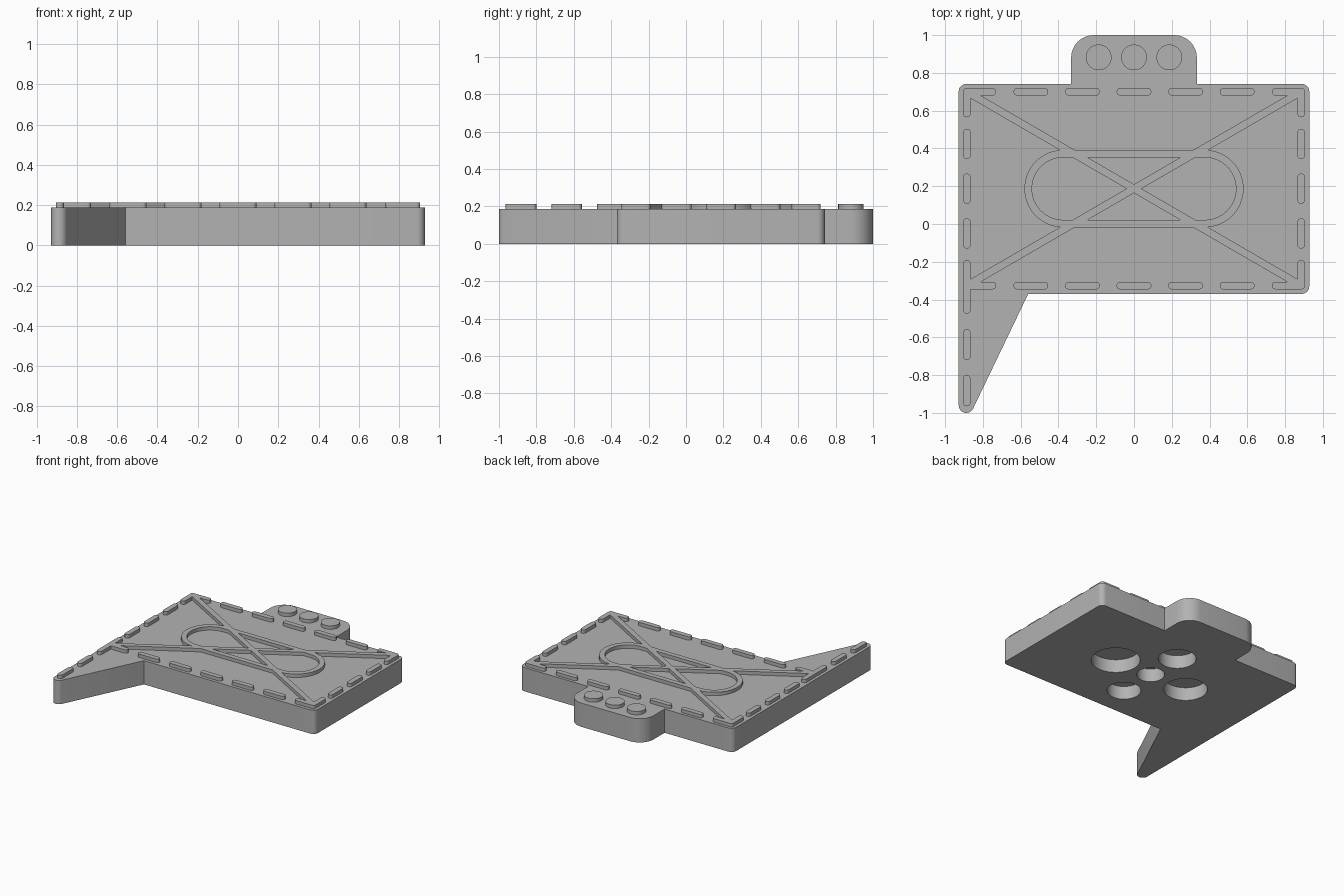
import bpy, bmesh, math
from mathutils import Vector

old = bpy.data.objects.get("Cube")
if old:
    bpy.data.objects.remove(old, do_unlink=True)

BODY_TOP, TRIM_TOP = 0.187, 0.214
MID_Y = 0.187          # centre of the main panel
EDGE_X = 0.885         # stitch columns
TOP_Y, LOW_Y = 0.70, -0.326   # stitch rows

grey = bpy.data.materials.new("plain grey")
grey.use_nodes = True
grey.diffuse_color = (0.45, 0.45, 0.45, 1)
grey.node_tree.nodes["Principled BSDF"].inputs["Base Color"].default_value = grey.diffuse_color


def rounded(corners, steps=8):
    """Outline from (x, y, radius) corners, each filleted with an arc."""
    pts = []
    for i, (x, y, r) in enumerate(corners):
        p = Vector((x, y))
        if r == 0:
            pts.append(p)
            continue
        a = (Vector(corners[i - 1][:2]) - p).normalized()
        b = (Vector(corners[(i + 1) % len(corners)][:2]) - p).normalized()
        half = a.angle(b) / 2
        centre = p + (a + b).normalized() * (r / math.sin(half))
        start = p + a * (r / math.tan(half)) - centre
        end = p + b * (r / math.tan(half)) - centre
        sweep = math.atan2(start.x * end.y - start.y * end.x, start.dot(end))
        for k in range(steps + 1):
            t = sweep * k / steps
            pts.append(centre + Vector((start.x * math.cos(t) - start.y * math.sin(t),
                                        start.x * math.sin(t) + start.y * math.cos(t))))
    return pts


def circle(x, y, r, n=48):
    return [Vector((x + r * math.cos(i * math.tau / n), y + r * math.sin(i * math.tau / n)))
            for i in range(n)]


def prism(name, outer, z0, z1, inner=None):
    """Extrude an outline, or the ring between two matching outlines."""
    bm = bmesh.new()
    vo = [bm.verts.new((p.x, p.y, z0)) for p in outer]
    if inner:
        vi = [bm.verts.new((p.x, p.y, z0)) for p in inner]
        n = len(vo)
        faces = [bm.faces.new((vo[i], vo[(i + 1) % n], vi[(i + 1) % n], vi[i])) for i in range(n)]
    else:
        faces = [bm.faces.new(vo)]
    ext = bmesh.ops.extrude_face_region(bm, geom=faces, use_keep_orig=True)
    verts = [g for g in ext["geom"] if isinstance(g, bmesh.types.BMVert)]
    bmesh.ops.translate(bm, verts=verts, vec=(0, 0, z1 - z0))
    bmesh.ops.recalc_face_normals(bm, faces=bm.faces)
    mesh = bpy.data.meshes.new(name)
    bm.to_mesh(mesh)
    bm.free()
    mesh.materials.append(grey)
    obj = bpy.data.objects.new(name, mesh)
    bpy.context.collection.objects.link(obj)
    return obj


def smooth(obj):
    bpy.ops.object.select_all(action='DESELECT')
    obj.select_set(True)
    bpy.context.view_layer.objects.active = obj
    bpy.ops.object.shade_smooth_by_angle(angle=math.radians(30))


def trim(name, outer, inner=None):
    smooth(prism(name, outer, BODY_TOP - 0.01, TRIM_TOP, inner))


def bar(name, a, b, w=0.02, r=0.0199):
    """Round-ended raised bar whose overall ends are a and b."""
    a, b = Vector(a), Vector(b)
    d = (b - a).normalized()
    s = Vector((-d.y, d.x)) * w
    trim(name, rounded([(*p, r) for p in (a - s, b - s, b + s, a + s)]))


def stadium(half_x, r):
    return rounded([(sx * half_x, MID_Y + sy * r, r * 0.999)
                    for sx, sy in ((-1, -1), (1, -1), (1, 1), (-1, 1))], 16)


# Body: panel, pointed tail and rounded tab in one outline
body = prism("body", rounded([
    (-0.928, -1.136, 0.04), (-0.56, -0.37, 0), (0.928, -0.37, 0.04),
    (0.928, 0.742, 0.04), (0.333, 0.742, 0), (0.333, 1.0, 0.12),
    (-0.333, 1.0, 0.12), (-0.333, 0.742, 0), (-0.928, 0.742, 0.04)]), 0, BODY_TOP)

# Blind round holes in the underside
for x, y, r in ((0, 0, 0.1), (0.33, 0, 0.177), (-0.33, 0, 0.158),
                (0, 0.3, 0.136), (0, -0.3, 0.122)):
    cutter = prism("hole_cutter", circle(x, MID_Y + y, r), -0.1, 0.105)
    cutter.hide_render = True
    mod = body.modifiers.new("hole", 'BOOLEAN')
    mod.operation, mod.solver, mod.object = 'DIFFERENCE', 'EXACT', cutter
    bpy.context.view_layer.objects.active = body
    bpy.ops.object.modifier_apply(modifier=mod.name)
    bpy.data.objects.remove(cutter, do_unlink=True)
smooth(body)

# Three round studs on the tab
for i in (-1, 0, 1):
    trim("tab_stud", circle(i * 0.187, 0.882, 0.068))

# Raised diagonals and the oval ring
for s in (-1, 1):
    bar("diagonal_band", (-EDGE_X * s, TOP_Y), (EDGE_X * s, LOW_Y))
trim("oval_ring", stadium(0.58, 0.205), stadium(0.54, 0.165))

# Stitches along the top and bottom edges, with corner pieces
for y in (TOP_Y, LOW_Y):
    for i in range(-2, 3):
        bar("edge_stitch", (i * 0.273 - 0.092, y), (i * 0.273 + 0.092, y))
    for s in (-1, 1):
        bar("corner_stitch", (s * 0.905, y), (s * 0.73, y))

# Stitches down both sides
for s in (-1, 1):
    x = s * EDGE_X
    bar("corner_stitch", (x, 0.72), (x, 0.565))
    for i in (-1, 0, 1):
        y = MID_Y + i * 0.237
        bar("side_stitch", (x, y - 0.08), (x, y + 0.08))
bar("corner_stitch", (EDGE_X, -0.19), (EDGE_X, -0.346))

# Stitches running on down the tail
for top, low in ((-0.19, -0.475), (-0.557, -0.72), (-0.8, -0.965)):
    bar("tail_stitch", (-EDGE_X, top), (-EDGE_X, low))
